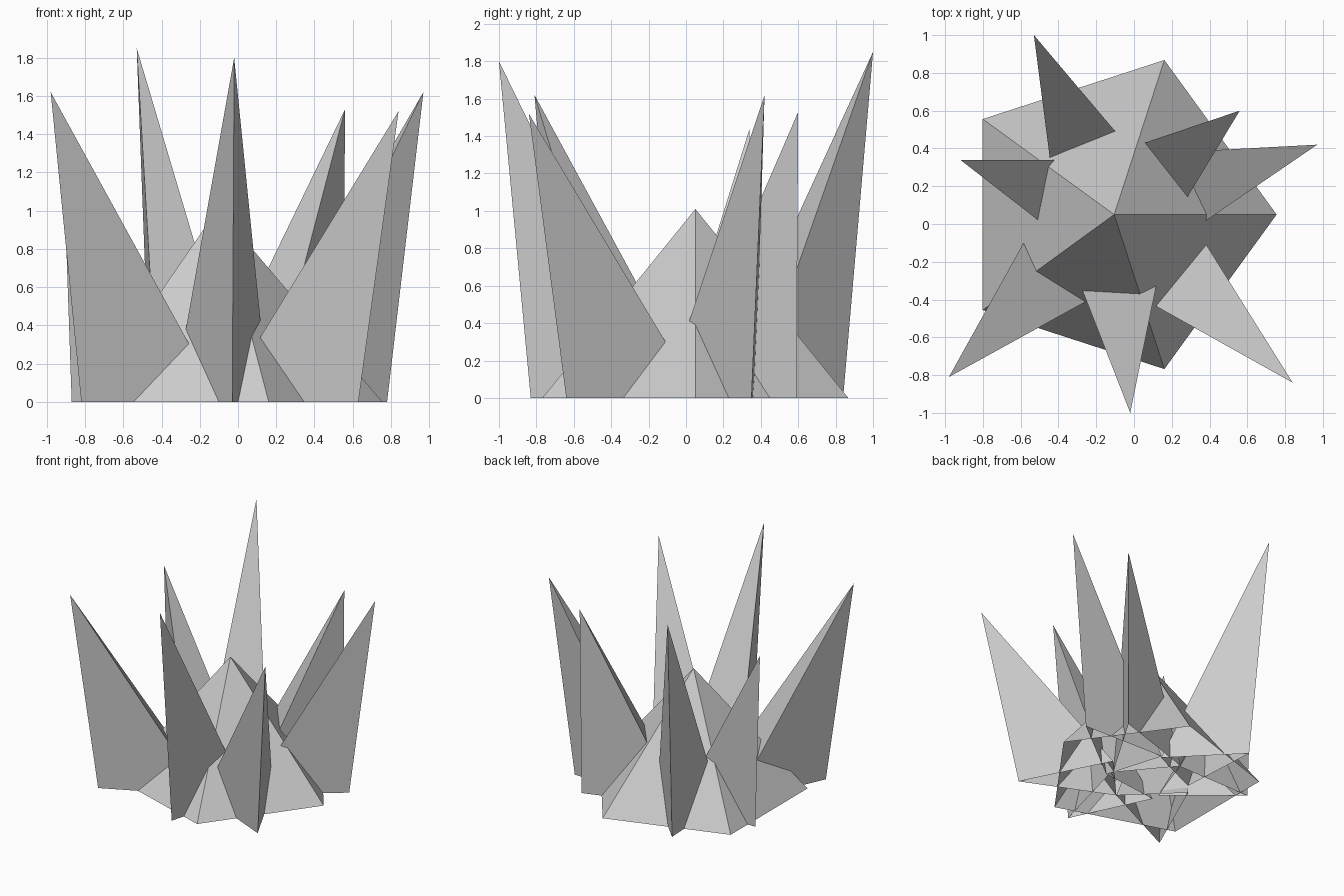
import bpy
import bmesh
import math
from mathutils import Vector

cube = bpy.data.objects.get("Cube")
if cube:
    bpy.data.objects.remove(cube, do_unlink=True)

# One plain stone colour
stone = bpy.data.materials.new("light_grey_stone")
stone.use_nodes = True
colour = (0.6, 0.6, 0.6, 1.0)
stone.diffuse_color = colour
stone.node_tree.nodes["Principled BSDF"].inputs["Base Color"].default_value = colour


def pyramid(name, base, tip):
    """Open-bottomed pyramid: ground outline (counter-clockwise) rising to a tip."""
    bm = bmesh.new()
    ring = [bm.verts.new((x, y, 0)) for x, y in base]
    top = bm.verts.new(tip)
    for a, b in zip(ring, ring[1:] + ring[:1]):
        bm.faces.new((a, b, top))
    mesh = bpy.data.meshes.new(name)
    bm.to_mesh(mesh)
    bm.free()
    mesh.materials.append(stone)
    obj = bpy.data.objects.new(name, mesh)
    bpy.context.collection.objects.link(obj)
    return obj


# Central five-sided mound
centre, radius = Vector((-0.105, 0.05)), 0.86
outline = [centre + radius * Vector((math.cos(a), math.sin(a)))
           for a in (math.tau * i / 5 for i in range(5))]
pyramid("central_mound", outline, (centre.x, centre.y, 1.01))

# Leaning three-sided spikes: tip, outer heel, then the two inner corners
spikes = {
    "front_spike": ((-0.02, -1.0, 1.8), (-0.03, -0.83), (0.16, -0.12), (-0.34, -0.18)),
    "front_left_spike": ((0.84, -0.84, 1.52), (0.63, -0.64), (0.27, 0.07), (-0.09, -0.32)),
    "left_spike": ((0.97, 0.42, 1.62), (0.78, 0.35), (0.03, 0.37), (0.18, -0.12)),
    "back_left_spike": ((0.56, 0.6, 1.53), (0.55, 0.59), (-0.18, 0.35), (0.16, -0.06)),
    "back_right_spike": ((-0.53, 1.0, 1.85), (-0.46, 0.84), (-0.42, 0.15), (0.02, 0.35)),
    "right_spike": ((-0.92, 0.34, 1.44), (-0.87, 0.33), (-0.34, -0.11), (-0.18, 0.34)),
    "front_right_spike": ((-0.98, -0.81, 1.62), (-0.82, -0.67), (-0.09, -0.32), (-0.49, 0.07)),
}
for name, (tip, *base) in spikes.items():
    pyramid(name, base, tip)
